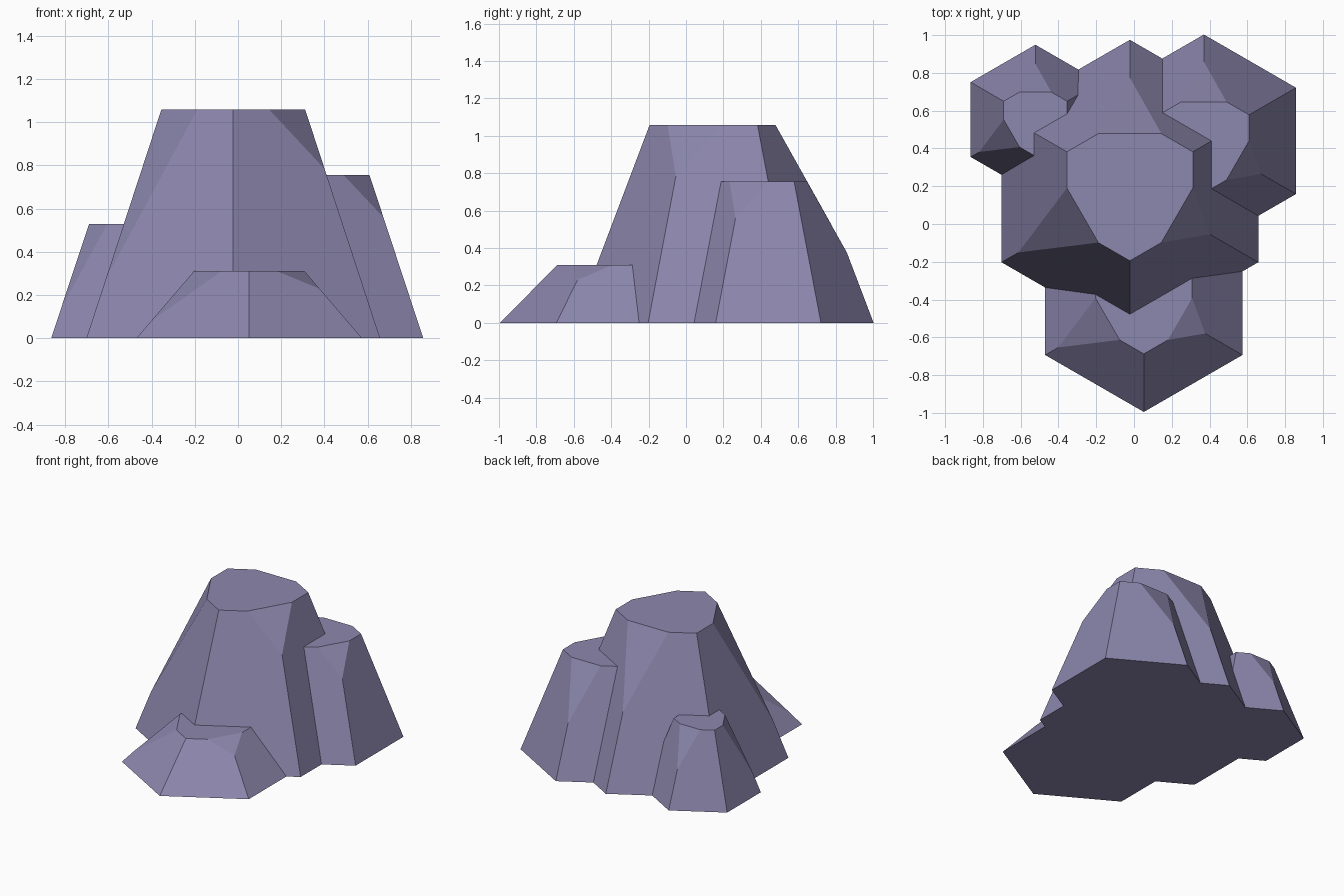
import bpy, bmesh
from math import cos, sin, radians
from mathutils import Vector

cube = bpy.data.objects.get("Cube")
if cube:
    bpy.data.objects.remove(cube, do_unlink=True)

# Single stone colour
stone = bpy.data.materials.new("purple_grey_stone")
stone.use_nodes = True
colour = (0.265, 0.243, 0.42, 1)
stone.diffuse_color = colour
bsdf = stone.node_tree.nodes["Principled BSDF"]
bsdf.inputs["Base Color"].default_value = colour
bsdf.inputs["Roughness"].default_value = 0.9

TAPER = 0.49
# Chipped corners: corner index -> how far up the edge the chip starts
CHIPS = {0: 0.5, 2: 0.26, 4: 0.74}


def hexagon(radius, z):
    """Six corners, counter-clockwise from the back."""
    angles = [radians(90 + 60 * i) for i in range(6)]
    return [Vector((radius * cos(a), radius * sin(a), z)) for a in angles]


def rock(name, x, y, radius, height):
    """Tapered six-sided boulder with every second top corner chipped off."""
    base = hexagon(radius, 0)
    top = hexagon(radius * TAPER, height)
    points = list(base)
    for i in range(6):
        if i in CHIPS:
            points += [(top[i] + top[i - 1]) / 2,
                       (top[i] + top[(i + 1) % 6]) / 2,
                       base[i].lerp(top[i], CHIPS[i])]
        else:
            points.append(top[i])
    bm = bmesh.new()
    for p in points:
        bm.verts.new(p)
    bmesh.ops.convex_hull(bm, input=bm.verts)
    bmesh.ops.dissolve_limit(bm, angle_limit=radians(1),
                             verts=bm.verts, edges=bm.edges)
    bmesh.ops.recalc_face_normals(bm, faces=bm.faces)
    mesh = bpy.data.meshes.new(name)
    bm.to_mesh(mesh)
    bm.free()
    mesh.materials.append(stone)
    obj = bpy.data.objects.new(name, mesh)
    obj.location = (x, y, 0)
    bpy.context.collection.objects.link(obj)


# Tall centre boulder and three smaller ones around it
rock("main_rock", -0.022, 0.19, 0.785, 1.058)
rock("back_left_rock", 0.37, 0.44, 0.563, 0.755)
rock("back_right_rock", -0.522, 0.553, 0.396, 0.528)
rock("front_rock", 0.052, -0.392, 0.603, 0.31)
